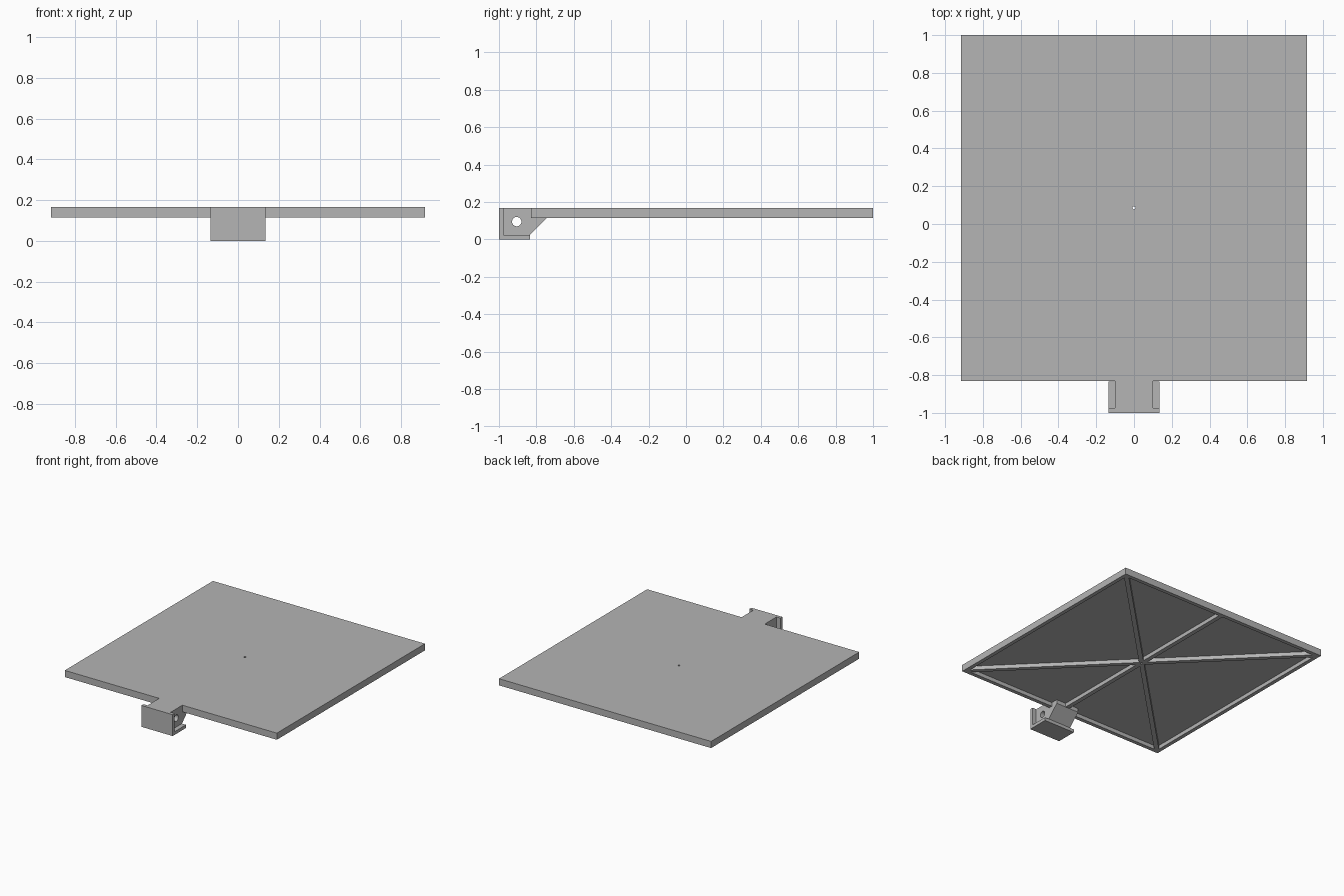
import bpy, bmesh, math
from mathutils import Matrix, Vector

cube = bpy.data.objects.get("Cube")
if cube:
    bpy.data.objects.remove(cube, do_unlink=True)

grey = bpy.data.materials.new("plain grey")
grey.use_nodes = True
colour = (0.46, 0.46, 0.46, 1)
grey.diffuse_color = colour
grey.node_tree.nodes["Principled BSDF"].inputs["Base Color"].default_value = colour


def add(name, bm):
    bmesh.ops.recalc_face_normals(bm, faces=bm.faces)
    mesh = bpy.data.meshes.new(name)
    bm.to_mesh(mesh)
    bm.free()
    mesh.materials.append(grey)
    obj = bpy.data.objects.new(name, mesh)
    bpy.context.collection.objects.link(obj)
    return obj


def box(name, lo, hi, angle=0):
    lo, hi = Vector(lo), Vector(hi)
    size = hi - lo
    bm = bmesh.new()
    bmesh.ops.create_cube(bm, size=1, matrix=Matrix.Translation((lo + hi) / 2)
                          @ Matrix.Rotation(angle, 4, "Z") @ Matrix.Diagonal((*size, 1)))
    return add(name, bm)


def cylinder(name, centre, radius, depth, axis, sides):
    bm = bmesh.new()
    turn = Matrix.Rotation(math.pi / 2, 4, "Y") if axis == "X" else Matrix()
    bmesh.ops.create_cone(bm, cap_ends=True, segments=sides, radius1=radius, radius2=radius,
                          depth=depth, matrix=Matrix.Translation(centre) @ turn)
    return add(name, bm)


def side_profile(name, points, half_width):
    bm = bmesh.new()
    face = bm.faces.new([bm.verts.new((-half_width, y, z)) for y, z in points])
    ext = bmesh.ops.extrude_face_region(bm, geom=[face])
    moved = [v for v in ext["geom"] if isinstance(v, bmesh.types.BMVert)]
    bmesh.ops.translate(bm, verts=moved, vec=(2 * half_width, 0, 0))
    return add(name, bm)


def combine(target, tools, operation):
    """Apply booleans one after another and remove the tools."""
    for tool in tools:
        mod = target.modifiers.new("cut", "BOOLEAN")
        mod.operation, mod.object, mod.solver = operation, tool, "EXACT"
        deps = bpy.context.evaluated_depsgraph_get()
        mesh = bpy.data.meshes.new_from_object(target.evaluated_get(deps))
        target.modifiers.clear()
        target.data = mesh
        bpy.data.objects.remove(tool, do_unlink=True)


half, front, back = 0.917, -0.83, 1.0
under, top, ceiling = 0.115, 0.167, 0.145
mid = (front + back) / 2
rim, rib = 0.03, 0.017

# Pocket under the tray, leaving diagonal ribs and one central rib
pocket = box("pocket", (-half + rim, front + rim, under - 0.05),
             (half - rim, back - rim, ceiling))
ribs = [box("rib", (-rib, mid - 1.5, 0), (rib, mid + 1.5, 0.3), a)
        for a in (0, math.pi / 4, -math.pi / 4)]
combine(pocket, ribs, "DIFFERENCE")

# Flat tray
tray = box("tray_with_hinge", (-half, front, under), (half, back, top))
combine(tray, [pocket], "DIFFERENCE")

# Hinge: chamfered core, front plate and bottom ledge
core = side_profile("hinge_core", [(-0.985, 0.012), (-0.835, 0.012), (-0.835, 0.025),
                                   (-0.745, under), (-0.745, top), (-0.985, top)], 0.1)
plates = side_profile("hinge_plates", [(-1, 0), (-0.835, 0), (-0.835, 0.025),
                                       (-0.975, 0.025), (-0.975, top), (-1, top)], 0.135)
combine(tray, [core, plates], "UNION")

# Hinge pin hole and the tiny centre hole
combine(tray, [cylinder("pin_hole", (0, -0.905, 0.095), 0.025, 0.5, "X", 32),
               cylinder("centre_hole", (0, mid, 0.14), 0.008, 0.3, "Z", 16)], "DIFFERENCE")

bpy.context.view_layer.objects.active = tray
tray.select_set(True)
bpy.ops.object.shade_smooth_by_angle(angle=math.radians(30))
